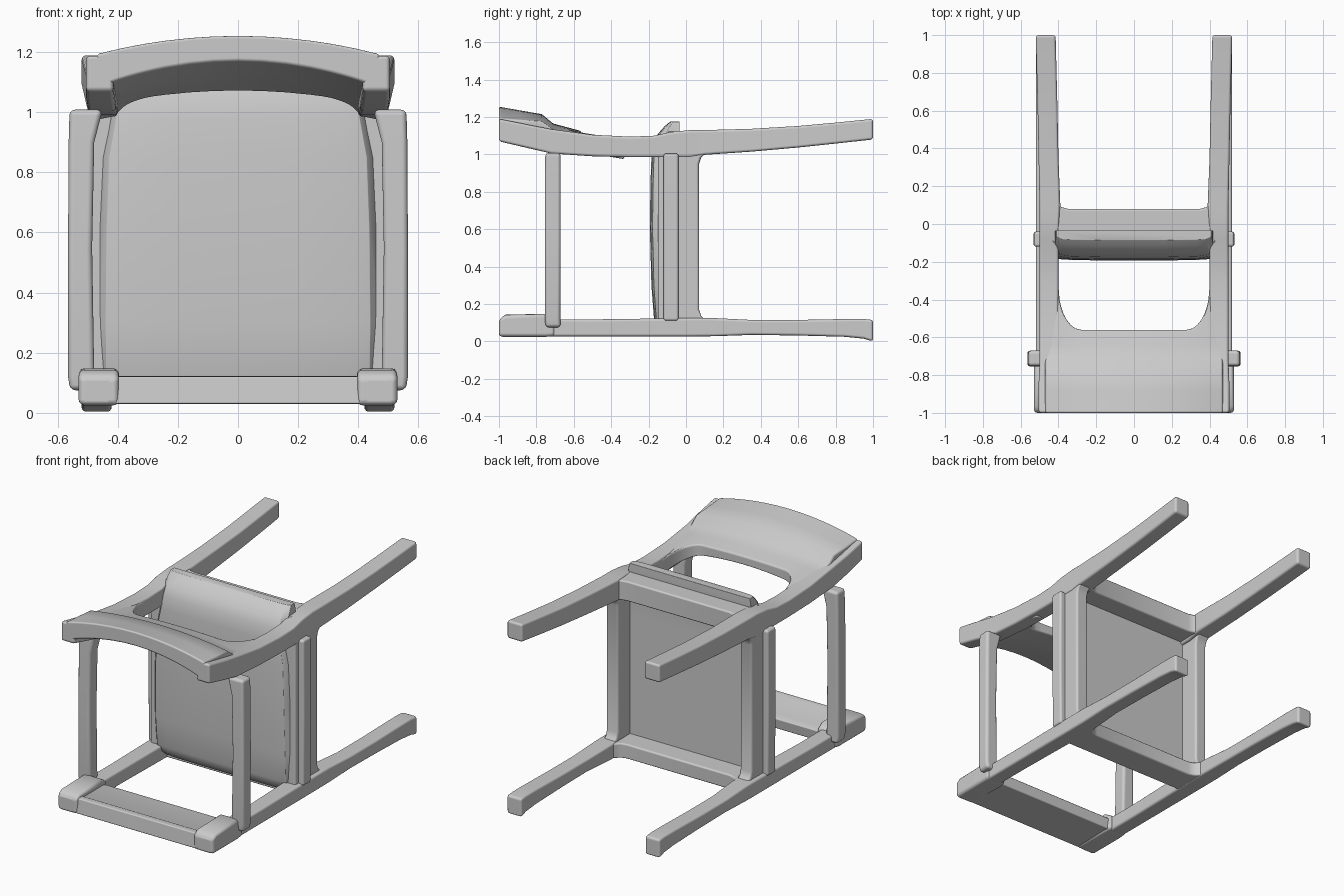
import bpy, bmesh
from math import sqrt


def loft(name, rings, mirror=False, bevel=0.014):
    """Skin equal-length rings of points, cap the ends, round the edges."""
    bm = bmesh.new()
    vs = [[bm.verts.new(p) for p in r] for r in rings]
    n = len(rings[0])
    for a, b in zip(vs, vs[1:]):
        for i in range(n):
            j = (i + 1) % n
            bm.faces.new((a[i], a[j], b[j], b[i]))
    bm.faces.new(vs[0])
    bm.faces.new(vs[-1])
    bmesh.ops.recalc_face_normals(bm, faces=bm.faces)
    for f in bm.faces:
        f.smooth = True
    me = bpy.data.meshes.new(name)
    bm.to_mesh(me)
    bm.free()
    ob = bpy.data.objects.new(name, me)
    bpy.context.collection.objects.link(ob)
    bv = ob.modifiers.new("round", 'BEVEL')
    bv.width, bv.segments = bevel, 3
    bv.limit_method, bv.angle_limit = 'ANGLE', 0.7
    bv.harden_normals = True
    if mirror:
        m = ob.modifiers.new("mirror", 'MIRROR')
        m.use_mirror_merge = False
    return ob


def along_x(x, y0, y1, z0, z1):
    return [(x, y0, z0), (x, y1, z0), (x, y1, z1), (x, y0, z1)]


def along_y(y, x0, x1, z0, z1):
    return [(x0, y, z0), (x1, y, z0), (x1, y, z1), (x0, y, z1)]


def along_z(z, x0, x1, y0, y1):
    return [(x0, y0, z), (x1, y0, z), (x1, y1, z), (x0, y1, z)]


def interp(t, pts):
    for (a, u), (b, v) in zip(pts, pts[1:]):
        if t <= b:
            return u + (v - u) * (t - a) / (b - a)
    return pts[-1][1]


# Upper pair of long curved posts
loft("curved_posts", [along_y(*s) for s in (
    (-1.0, .415, .505, 1.07, 1.19), (-.85, .41, .505, 1.035, 1.16),
    (-.72, .405, .50, 1.005, 1.135), (-.5, .40, .50, .99, 1.105),
    (-.3, .40, .50, .985, 1.095), (-.17, .40, .50, .985, 1.10),
    (-.08, .40, .50, .985, 1.12), (.02, .395, .50, .985, 1.13),
    (.1, .39, .50, .998, 1.13), (.35, .40, .505, 1.015, 1.137),
    (.6, .405, .51, 1.037, 1.152), (.8, .41, .515, 1.058, 1.17),
    (1.0, .415, .52, 1.08, 1.19))], mirror=True)

# Lower pair of straight posts
loft("straight_posts", [along_y(*s) for s in (
    (-1.0, .42, .52, .027, .12), (-.5, .42, .52, .027, .118),
    (.02, .41, .52, .027, .125), (.15, .41, .52, .028, .125),
    (.35, .42, .52, .035, .115), (.6, .42, .52, .032, .115),
    (.85, .42, .52, .025, .12), (.95, .42, .52, .015, .12),
    (1.0, .42, .52, .0, .115))], mirror=True)

# Thick ends of the lower posts
loft("post_end_blocks", [along_y(*s) for s in (
    (-1.0, .395, .53, .025, .12), (-.965, .395, .53, .025, .143),
    (-.75, .395, .53, .025, .148), (-.70, .40, .528, .028, .12))],
    mirror=True, bevel=.02)

# Arched backrest with rounded lower edge
TOP = [(-1, 1.255), (-.77, 1.215), (-.71, 1.165), (-.56, 1.125), (-.3, 1.09)]
BOTTOM = [(-1, 1.17), (-.78, 1.11), (-.56, 1.07), (-.3, 1.02)]


def backrest_ring(x):
    t = min(1, max(0, (abs(x) - .28) / .12))
    ye = -.33 - .23 * sqrt(1 - t * t)
    c = (x / .5) ** 2
    ys = [-1, -.88, -.77, -.71, -.64, ye]
    f = [min(1, (1 + y) / .44) for y in ys]
    top = [(x, y, interp(y, TOP) - c * (.07 - .05 * k)) for y, k in zip(ys, f)]
    low = [(x, y, interp(y, BOTTOM) - c * (.10 - .04 * k)) for y, k in zip(ys, f)]
    return top + low[::-1]


xs = [0, .08, .16, .24, .28, .31, .335, .355, .372, .385, .394, .40, .47]
loft("backrest", [backrest_ring(x) for x in [-v for v in xs[:0:-1]] + xs], bevel=.01)

# Flat board between the lower post ends
loft("lower_board", [
    [(x, -.995, .03), (x, -.72, .035), (x, -.71, .10), (x, -.75, .112),
     (x, -.93, .112), (x, -.95, .122), (x, -.985, .12)]
    for x in (-.43, 0, .43)], bevel=.006)

# Arms joining the posts
loft("arms", [along_z(*s) for s in (
    (.075, .49, .558, -.75, -.67), (.12, .478, .565, -.755, -.672),
    (.55, .485, .565, -.755, -.67), (.9, .478, .563, -.755, -.67),
    (1.008, .45, .56, -.752, -.67))], mirror=True, bevel=.018)


# Padded seat panel with a rolled upper edge
def seat_ring(z, w, front, back):
    d = back - front
    fr = [(-1, .35), (-.94, .1), (-.8, .03), (-.4, 0), (.4, 0),
          (.8, .03), (.94, .1), (1, .35)]
    return [(w * u, front + d * k, z) for u, k in fr] + [(w, back, z), (-w, back, z)]


loft("seat", [seat_ring(*s) for s in (
    (.06, .42, -.13, -.05), (.09, .45, -.16, -.05), (.13, .465, -.172, -.05),
    (.3, .468, -.185, -.05), (.6, .465, -.193, -.05), (.85, .455, -.19, -.05),
    (.98, .43, -.185, -.05), (1.06, .42, -.175, -.04), (1.11, .418, -.15, -.035),
    (1.15, .415, -.115, -.035), (1.175, .41, -.085, -.035))], bevel=.008)

# Seat frame: upper and lower cross rails flare into the posts
for name, z0, z1 in (("upper_seat_rail", 1.0, 1.122), ("lower_seat_rail", .03, .12)):
    loft(name, [along_x(x, -.1, y1, z0, z1) for x, y1 in (
        (-.43, .14), (-.40, .105), (-.385, .09), (-.35, .08),
        (.35, .08), (.385, .09), (.40, .105), (.43, .14))], bevel=.01)

loft("side_seat_rails", [along_z(z, .415, .495, -.15, y) for z, y in (
    (.07, .12), (.12, .10), (.135, .082), (.17, .07),
    (.95, .07), (.985, .082), (1.0, .10), (1.04, .11))], mirror=True)

# Outer strips along both seat sides
loft("outer_side_strips", [along_z(*s) for s in (
    (.11, .47, .528, -.12, -.04), (.55, .47, .532, -.12, -.04),
    (1.005, .47, .53, -.12, -.04))], mirror=True)
